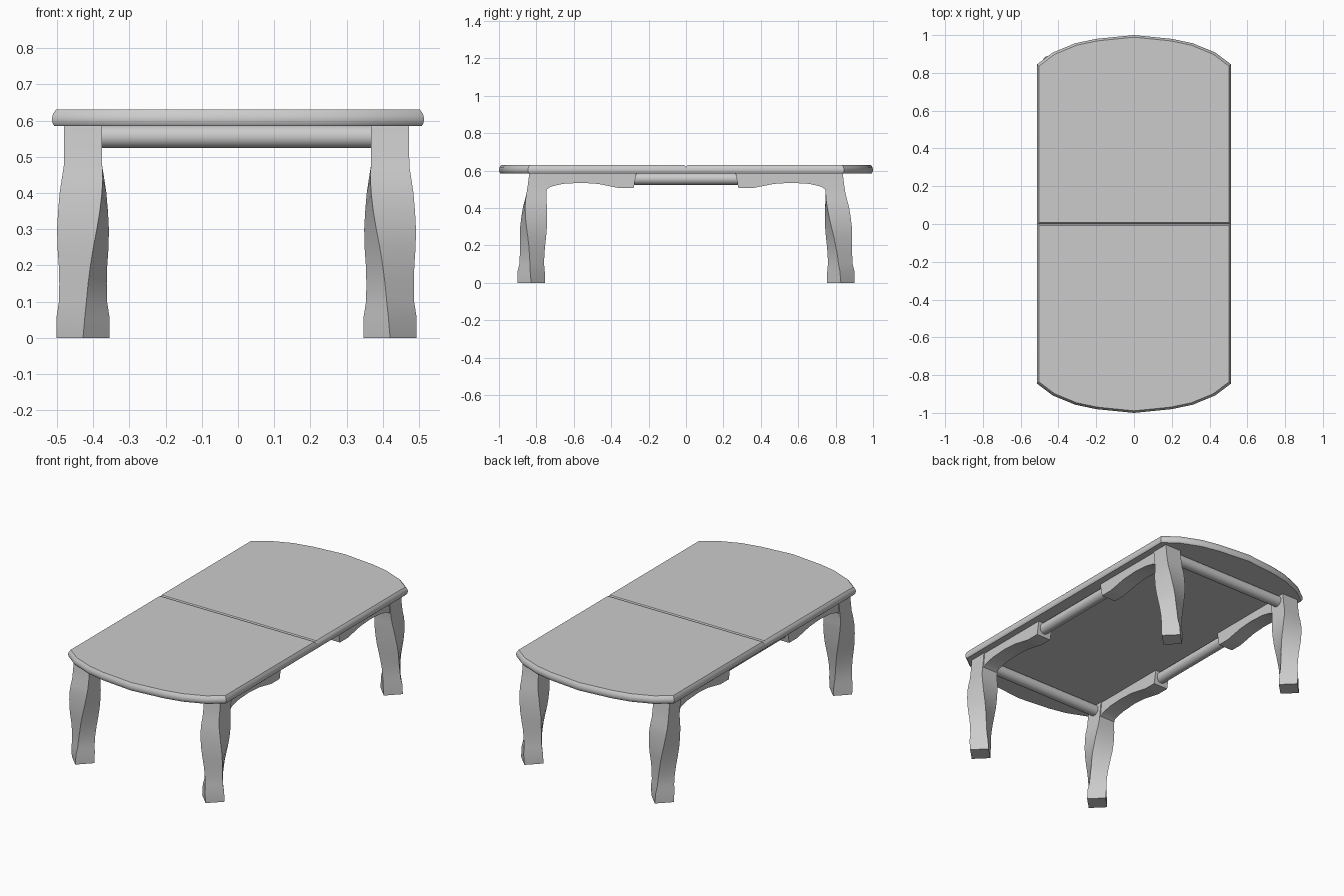
import bpy
import bmesh
from math import sin, cos, radians, pi

cube = bpy.data.objects.get("Cube")
if cube:
    bpy.data.objects.remove(cube, do_unlink=True)

# Single plain grey finish
GREY = (0.6, 0.6, 0.6, 1.0)
grey = bpy.data.materials.new("plain_grey")
grey.use_nodes = True
grey.diffuse_color = GREY
grey.node_tree.nodes["Principled BSDF"].inputs["Base Color"].default_value = GREY

SHIFT = -0.004  # legs sit slightly off the centre line
LEG_X = 0.424


def finish(bm, name, angle=35):
    bmesh.ops.recalc_face_normals(bm, faces=bm.faces)
    mesh = bpy.data.meshes.new(name)
    bm.to_mesh(mesh)
    bm.free()
    mesh.materials.append(grey)
    obj = bpy.data.objects.new(name, mesh)
    bpy.context.collection.objects.link(obj)
    bpy.ops.object.select_all(action='DESELECT')
    obj.select_set(True)
    bpy.context.view_layer.objects.active = obj
    bpy.ops.object.shade_smooth_by_angle(angle=radians(angle))
    return obj


def loft(rings):
    """Skin a stack of closed rings and cap both ends."""
    bm = bmesh.new()
    loops = [[bm.verts.new(p) for p in ring] for ring in rings]
    n = len(loops[0])
    for low, high in zip(loops, loops[1:]):
        for i in range(n):
            j = (i + 1) % n
            bm.faces.new((low[i], low[j], high[j], high[i]))
    bm.faces.new(loops[0])
    bm.faces.new(loops[-1])
    return bm


# Tabletop: bowed ends, rounded rim, V groove across the middle
arc = [(0.514, 0.845), (0.43, 0.908), (0.31, 0.957), (0.2, 0.98), (0, 1.0)]
end = arc + [(-x, y) for x, y in reversed(arc[:-1])]
outline = end + [(-x, -y) for x, y in end]
rim = [(0.585, 0.007), (0.592, 0.002), (0.605, 0), (0.618, 0.003), (0.63, 0.011)]
bm = loft([[(x * (1 - d / 0.514), y * (1 - d), z) for x, y in outline]
           for z, d in rim])
for y in (-0.008, 0, 0.008):
    bmesh.ops.bisect_plane(bm, geom=bm.verts[:] + bm.edges[:] + bm.faces[:],
                           plane_co=(0, y, 0), plane_no=(0, 1, 0))
for v in bm.verts:
    if abs(v.co.y) < 0.001 and v.co.z > 0.625:
        v.co.z -= 0.01
finish(bm, "tabletop")

# Leg sections: height, corner radius, twist in degrees, distance from middle
SECTIONS = [(0, 0.073, 0, 0.828), (0.06, 0.073, 4, 0.828), (0.1, 0.067, 8, 0.825),
            (0.15, 0.067, 12, 0.823), (0.2, 0.07, 17, 0.82), (0.25, 0.076, 22, 0.818),
            (0.3, 0.081, 28, 0.815), (0.35, 0.083, 34, 0.812), (0.4, 0.083, 39, 0.808),
            (0.44, 0.08, 43, 0.804), (0.475, 0.075, 45, 0.8), (0.53, 0.0745, 45, 0.792),
            (0.59, 0.0745, 45, 0.785)]

# Arched bracket outline: distance from middle, height
BRACKET = [(0.77, 0.588), (0.77, 0.5), (0.745, 0.5), (0.72, 0.515), (0.66, 0.529),
           (0.56, 0.535), (0.47, 0.529), (0.4, 0.515), (0.355, 0.506),
           (0.28, 0.506), (0.265, 0.588)]

for sx, side in ((1, "left"), (-1, "right")):
    for sy, place in ((-1, "front"), (1, "back")):
        cx = sx * LEG_X + SHIFT
        # Twisted square leg
        rings = []
        for z, r, twist, cy in SECTIONS:
            angles = [k * pi / 2 - radians(twist) for k in range(4)]
            rings.append([(cx + sx * r * cos(a), sy * cy + r * sin(a), z)
                          for a in angles])
        finish(loft(rings), f"{place}_{side}_leg")
        # Bracket running from the leg towards the middle
        finish(loft([[(cx + off, sy * y, z) for y, z in BRACKET]
                     for off in (-0.047, 0.047)]), f"{place}_{side}_bracket", 25)


def rail(name, location, rotation, length):
    bpy.ops.mesh.primitive_cylinder_add(vertices=20, radius=0.032, depth=length,
                                        location=location, rotation=rotation)
    obj = bpy.context.object
    obj.name = name
    obj.data.materials.append(grey)
    bpy.ops.object.shade_smooth_by_angle(angle=radians(35))


# Round rails between the legs and between the brackets
for s, place, side in ((-1, "front", "right"), (1, "back", "left")):
    rail(f"{place}_rail", (SHIFT, s * 0.79, 0.556), (0, pi / 2, 0), 0.78)
    rail(f"{side}_rail", (s * LEG_X + SHIFT, 0, 0.556), (pi / 2, 0, 0), 0.58)
